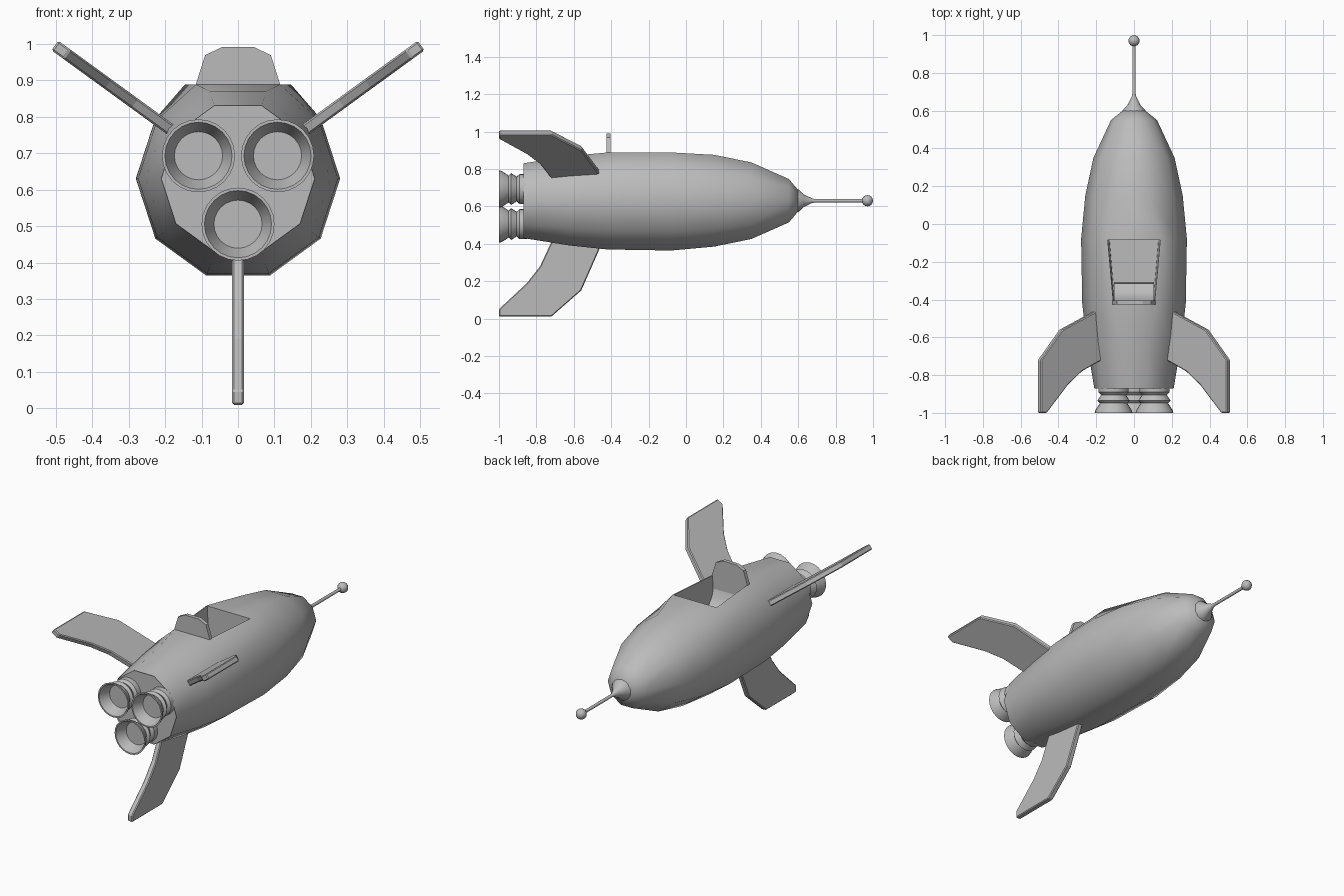
import bpy, bmesh, math
from mathutils import Matrix, Vector

if "Cube" in bpy.data.objects:
    bpy.data.objects.remove(bpy.data.objects["Cube"])

AXIS_Z = 0.63  # height of the ship's long axis

grey = bpy.data.materials.new("plain grey")
grey.use_nodes = True
grey.diffuse_color = (0.5, 0.5, 0.5, 1)
grey.node_tree.nodes["Principled BSDF"].inputs["Base Color"].default_value = (0.5, 0.5, 0.5, 1)


def finish(name, bm, angle=None, loc=(0, 0, AXIS_Z)):
    bmesh.ops.recalc_face_normals(bm, faces=bm.faces)
    mesh = bpy.data.meshes.new(name)
    bm.to_mesh(mesh)
    bm.free()
    mesh.materials.append(grey)
    obj = bpy.data.objects.new(name, mesh)
    obj.location = loc
    bpy.context.collection.objects.link(obj)
    if angle:
        bpy.ops.object.select_all(action='DESELECT')
        obj.select_set(True)
        bpy.context.view_layer.objects.active = obj
        bpy.ops.object.shade_smooth_by_angle(angle=math.radians(angle))
    return obj


def lathe(bm, profile, sides):
    """Spin (y, radius) pairs about the y axis; returns the rings and the strips of faces."""
    rings = [[bm.verts.new((r * math.cos(k * math.tau / sides), y, r * math.sin(k * math.tau / sides)))
              for k in range(sides)] for y, r in profile]
    strips = [[bm.faces.new((a[k], a[(k + 1) % sides], b[(k + 1) % sides], b[k])) for k in range(sides)]
              for a, b in zip(rings, rings[1:])]
    return rings, strips


def prism(bm, outline, depth, place):
    """Extrude a flat outline symmetrically; place maps (u, v, w) to a position."""
    sides = [[bm.verts.new(place(u, v, w)) for u, v in outline] for w in (-depth / 2, depth / 2)]
    n = len(outline)
    for s in sides:
        bm.faces.new(s)
    for k in range(n):
        j = (k + 1) % n
        bm.faces.new((sides[0][k], sides[0][j], sides[1][j], sides[1][k]))


# Ten-sided hull with the roof widened into a cockpit opening
bm = bmesh.new()
hull = [(-0.87, 0.21), (-0.62, 0.252), (-0.42, 0.274), (-0.08, 0.28),
        (0.15, 0.258), (0.35, 0.215), (0.55, 0.122), (0.6, 0.06)]
rings, strips = lathe(bm, hull, 10)
for ring, half in ((2, 0.115), (3, 0.145)):
    for v, side in ((rings[ring][2], 1), (rings[ring][3], -1)):
        v.co.x, v.co.z = side * half, 0.258
bm.faces.new(rings[-1])
tail = bm.faces.new(rings[0])

# Shallow recess in the tail plate
bmesh.ops.inset_region(bm, faces=[tail], thickness=0.018)
for v in tail.verts:
    v.co.y += 0.012

# Cockpit tub: rim, walls and floor
opening = strips[2][2]
bmesh.ops.inset_region(bm, faces=[opening], thickness=0.008)
rim = list(opening.verts)
bm.faces.remove(opening)
floor = [bm.verts.new((v.co.x * 0.93, v.co.y, 0.03)) for v in rim]
bm.faces.new(floor)
for k in range(4):
    j = (k + 1) % 4
    bm.faces.new((rim[k], rim[j], floor[j], floor[k]))
finish("hull", bm, 42)

# Seat cushion sweeping up to the backrest
bm = bmesh.new()
cushion = [(-0.41, 0.03), (-0.31, 0.03), (-0.315, 0.08), (-0.36, 0.1), (-0.39, 0.14), (-0.41, 0.2)]
prism(bm, cushion, 0.21, lambda u, v, w: (w, u, v))
finish("seat", bm, 40)

# Backrest standing proud of the hull
bm = bmesh.new()
half = [(0.1, 0.03), (0.115, 0.26), (0.09, 0.338), (0.045, 0.36)]
prism(bm, half + [(-x, z) for x, z in reversed(half)], 0.022, lambda u, v, w: (u, -0.415 + w, v))
finish("backrest", bm)

# Nose cone and antenna rod
bm = bmesh.new()
lathe(bm, [(0.59, 0.062), (0.602, 0.06), (0.63, 0.034), (0.675, 0.012), (0.69, 0.009), (0.95, 0.009)], 16)
finish("antenna", bm, 40)

# Antenna ball
bm = bmesh.new()
bmesh.ops.create_uvsphere(bm, u_segments=10, v_segments=8, radius=0.03)
finish("antenna_ball", bm, 50, (0, 0.97, AXIS_Z))

# Three swept fins
fin = [(-1, 0.62), (-0.72, 0.62), (-0.56, 0.48), (-0.45, 0.23), (-0.46, 0.21),
       (-0.715, 0.21), (-0.78, 0.35), (-0.85, 0.44), (-1, 0.58)]
for name, deg in (("bottom_fin", -90), ("left_fin", 36), ("right_fin", 144)):
    out = Vector((math.cos(math.radians(deg)), 0, math.sin(math.radians(deg))))
    side = Vector((-out.z, 0, out.x))
    bm = bmesh.new()
    prism(bm, fin, 0.032, lambda u, v, w: out * v + side * w + Vector((0, u, 0)))
    obj = finish(name, bm)
    bevel = obj.modifiers.new("soft_edge", 'BEVEL')
    bevel.width = 0.005
    bevel.segments = 1

# Three ribbed engine nozzles with hollow bells
bell = [(-0.85, 0.08), (-0.89, 0.08), (-0.905, 0.066), (-0.935, 0.085), (-0.948, 0.072),
        (-0.985, 0.096), (-1, 0.1), (-1, 0.092), (-0.94, 0.066)]
for name, deg in (("bottom_nozzle", -90), ("left_nozzle", 30), ("right_nozzle", 150)):
    bm = bmesh.new()
    rings, strips = lathe(bm, bell, 24)
    bm.faces.new(rings[-1])
    bm.faces.new(rings[0])
    a = math.radians(deg)
    finish(name, bm, 35, (0.125 * math.cos(a), 0, AXIS_Z + 0.125 * math.sin(a)))
